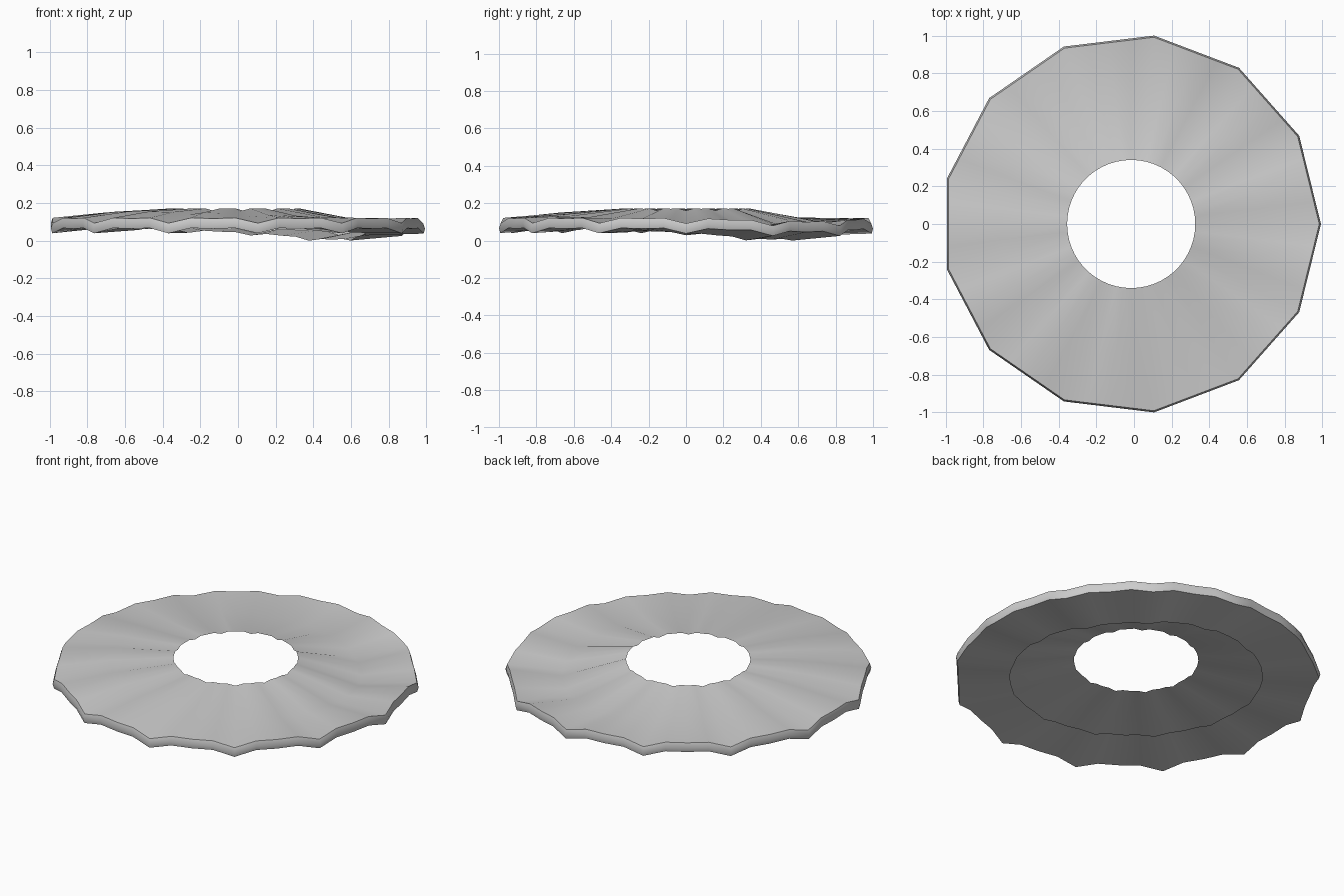
import bpy, bmesh
from math import cos, sin, pi, radians

cube = bpy.data.objects.get("Cube")
if cube:
    bpy.data.objects.remove(cube, do_unlink=True)

SIDES, SEGS, CX = 13, 52, -0.015

mat = bpy.data.materials.new("soft grey")
grey = (0.6, 0.6, 0.6, 1)
mat.use_nodes = True
mat.diffuse_color = grey
mat.node_tree.nodes["Principled BSDF"].inputs["Base Color"].default_value = grey


def polygon_radius(radius, a):
    """Radius of a straight-sided polygon with a corner at angle zero."""
    step = 2 * pi / SIDES
    return radius * cos(step / 2) / cos(a % step - step / 2)


def ripple(a):
    """Scalloped folds, two to each side of the outline."""
    return -0.012 * cos(SIDES * a) - 0.008 * cos(2 * SIDES * a)


def sag(a):
    """Gentle tilt of the sheet halfway out."""
    return -0.03 * cos(a - radians(42))


def dent(a):
    """Narrow dip on one side."""
    return -0.03 * max(0, cos(a - radians(42))) ** 8


# Each ring: radius, straight-sided, height, ripple, sag and dent amounts
rings = [
    (0.34, False, 0.175, 0.4, 0.0, 0.0),    # hole edge
    (0.69, False, 0.128, 0.5, 1.0, 1.0),    # middle of the top sheet
    (0.998, True, 0.120, 1.0, 0.0, 0.6),    # rim top
    (1.007, True, 0.092, 1.0, 0.0, 0.6),    # rim bulge
    (1.000, True, 0.066, 1.0, 0.0, 0.6),    # rim bottom
    (0.69, False, 0.070, 0.5, 1.0, 1.0),    # free edge of the turned-under flap
]

bm = bmesh.new()
loops = []
for radius, straight, height, wave, tilt, dip in rings:
    loop = []
    for i in range(SEGS):
        a = 2 * pi * i / SEGS
        r = polygon_radius(radius, a) if straight else radius
        z = height + wave * ripple(a) + tilt * sag(a) + dip * dent(a)
        loop.append(bm.verts.new((CX + r * cos(a), r * sin(a), z)))
    loops.append(loop)

for inner, outer in zip(loops, loops[1:]):
    for i in range(SEGS):
        j = (i + 1) % SEGS
        bm.faces.new((inner[i], outer[i], outer[j], inner[j])).smooth = True

# Crisp folds above and below the rounded rim
for loop in (loops[2], loops[4]):
    for i in range(SEGS):
        bm.edges.get((loop[i], loop[(i + 1) % SEGS])).smooth = False

# Rest the lowest point on the ground
low = min(v.co.z for v in bm.verts)
for v in bm.verts:
    v.co.z -= low

mesh = bpy.data.meshes.new("ruffled_ring")
bm.to_mesh(mesh)
bm.free()
mesh.materials.append(mat)
ring = bpy.data.objects.new("ruffled_ring", mesh)
bpy.context.collection.objects.link(ring)
